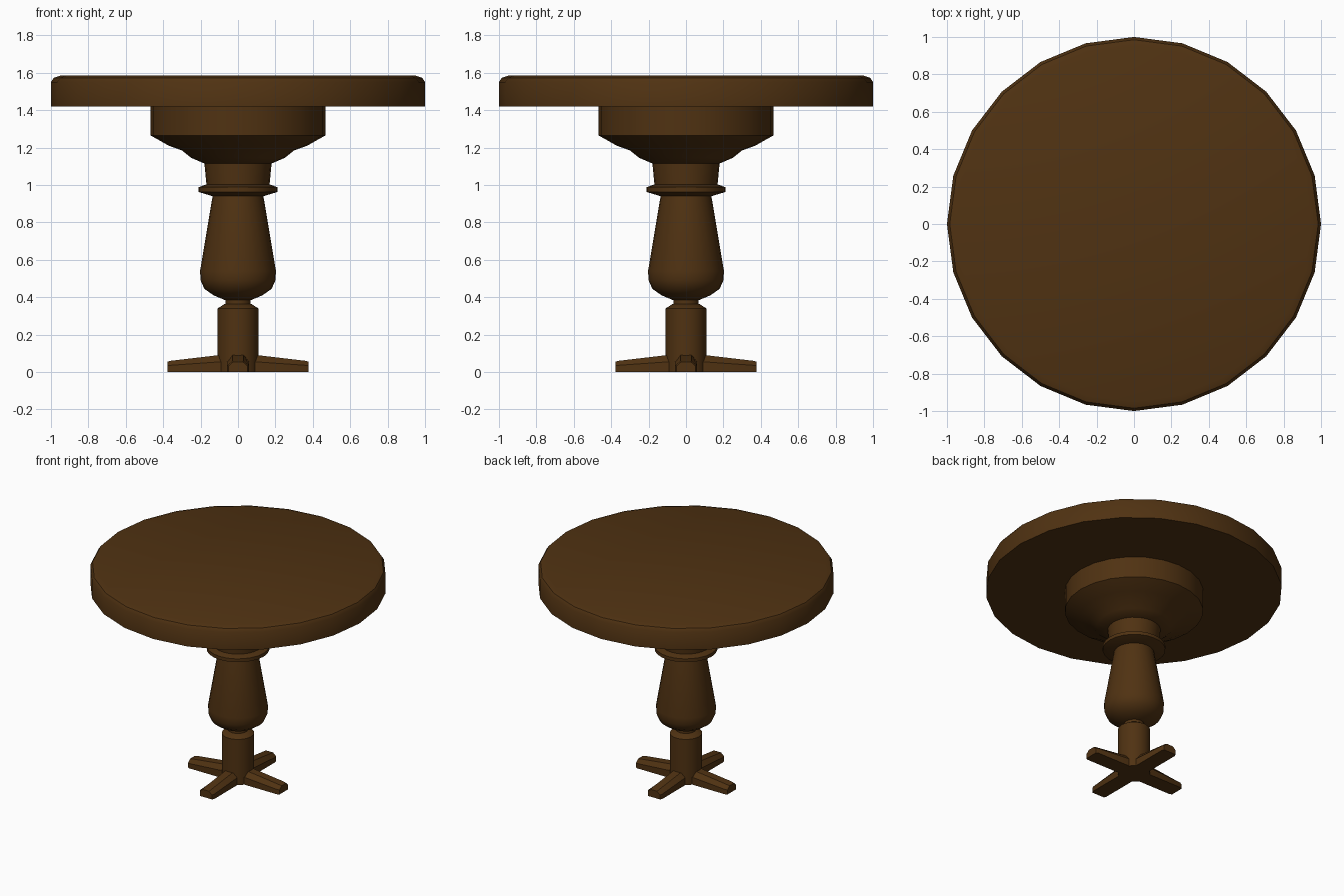
import bpy
import bmesh
from math import cos, sin, pi, radians

if "Cube" in bpy.data.objects:
    bpy.data.objects.remove(bpy.data.objects["Cube"], do_unlink=True)

SIDES = 24

wood = bpy.data.materials.new("dark brown wood")
wood.use_nodes = True
BROWN = (0.08, 0.032, 0.006, 1)
wood.diffuse_color = BROWN
wood.node_tree.nodes["Principled BSDF"].inputs["Base Color"].default_value = BROWN


def finish(name, bm, angle):
    bmesh.ops.recalc_face_normals(bm, faces=bm.faces)
    mesh = bpy.data.meshes.new(name)
    bm.to_mesh(mesh)
    bm.free()
    mesh.materials.append(wood)
    obj = bpy.data.objects.new(name, mesh)
    bpy.context.collection.objects.link(obj)
    bpy.ops.object.select_all(action="DESELECT")
    obj.select_set(True)
    bpy.context.view_layer.objects.active = obj
    bpy.ops.object.shade_smooth_by_angle(angle=radians(angle))
    return obj


def skin(bm, rings):
    """Bridge matching loops of points and cap both ends."""
    loops = [[bm.verts.new(p) for p in ring] for ring in rings]
    n = len(loops[0])
    for a, b in zip(loops, loops[1:]):
        for i in range(n):
            j = (i + 1) % n
            bm.faces.new((a[i], a[j], b[j], b[i]))
    bm.faces.new(loops[0])
    bm.faces.new(loops[-1])


def lathe(name, profile):
    """Turn a (radius, height) profile around the z axis."""
    bm = bmesh.new()
    turn = [2 * pi * i / SIDES for i in range(SIDES)]
    skin(bm, [[(r * cos(t), r * sin(t), z) for t in turn] for r, z in profile])
    return finish(name, bm, 35)


# Round top with a softened upper edge
lathe("table_top", [(1, 1.42), (1, 1.55), (0.985, 1.573), (0.95, 1.585)])

# Apron under the top, stepping in to the pedestal
lathe("apron", [(0.467, 1.42), (0.467, 1.265), (0.37, 1.21), (0.30, 1.185),
                (0.25, 1.145), (0.18, 1.115)])

# Turned pedestal
lathe("pedestal_neck", [(0.18, 1.12), (0.168, 0.995)])
lathe("pedestal_ring", [(0.168, 1.003), (0.212, 0.988), (0.212, 0.963), (0.135, 0.94)])
lathe("pedestal_vase", [(0.135, 0.945), (0.203, 0.54), (0.2, 0.49), (0.18, 0.445),
                        (0.13, 0.41), (0.07, 0.385)])
lathe("pedestal_pin", [(0.068, 0.39), (0.068, 0.36)])
lathe("base_column", [(0.07, 0.365), (0.109, 0.34), (0.109, 0)])

# Four feet: arched section sloping down to the tip
ARCH = [(-1, 0), (-1, 0.6), (-0.5, 1), (0.5, 1), (1, 0.6), (1, 0)]
for i, name in enumerate(["left_foot", "back_foot", "right_foot", "front_foot"]):
    bm = bmesh.new()
    skin(bm, [[(x, w * u, h * v) for u, v in ARCH]
              for x, w, h in [(0.02, 0.058, 0.1), (0.36, 0.058, 0.06), (0.377, 0.05, 0.055)]])
    foot = finish(name, bm, 30)
    foot.rotation_euler.z = i * pi / 2
